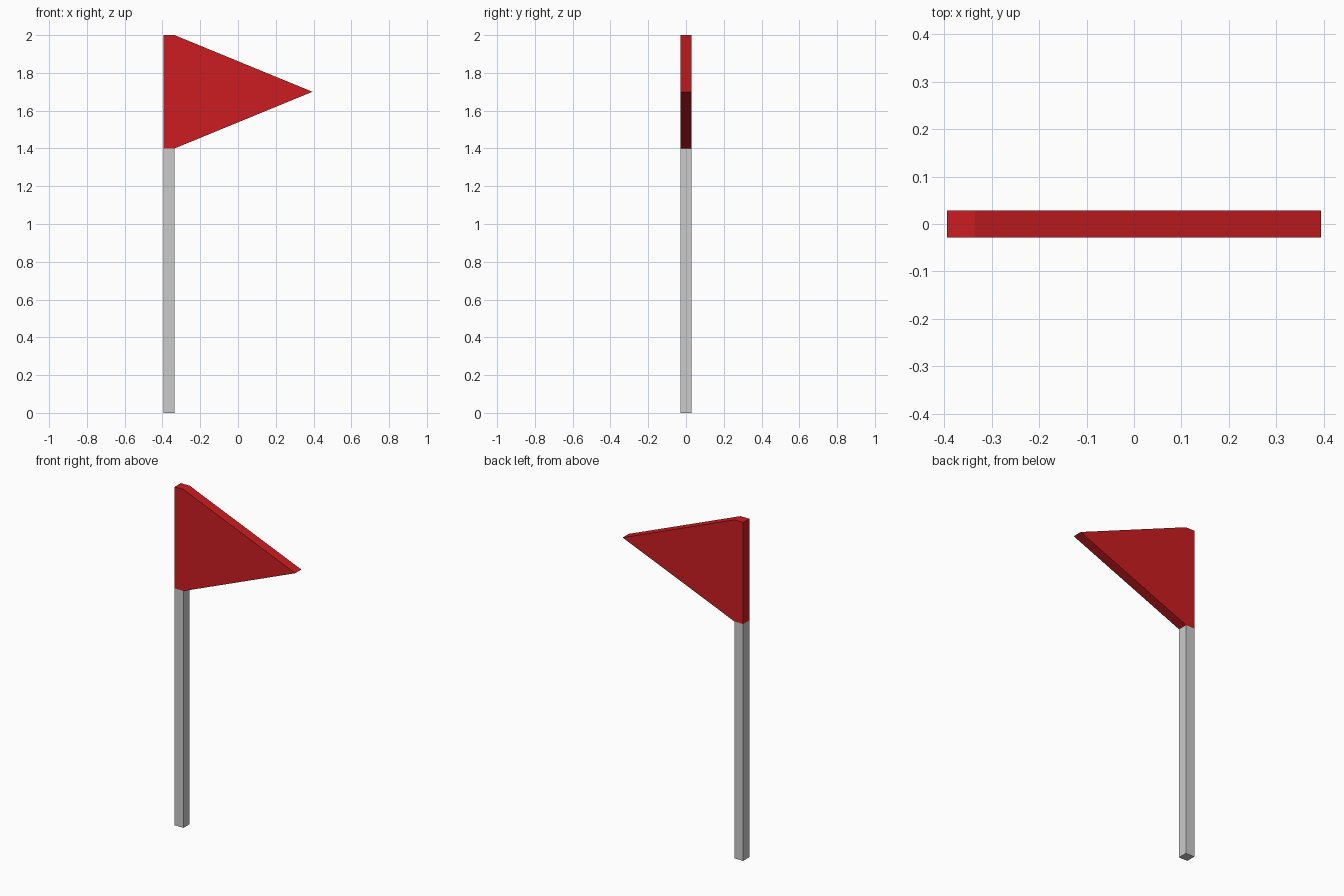
import bpy
import bmesh

if "Cube" in bpy.data.objects:
    bpy.data.objects.remove(bpy.data.objects["Cube"])

HALF = 0.029                   # half thickness of pole and flag
LEFT, TIP = -0.394, 0.394
INNER = LEFT + 2 * HALF


def extrude_profile(name, points, color=None):
    """Extrude an x/z outline through the thickness in y."""
    bm = bmesh.new()
    face = bm.faces.new([bm.verts.new((x, -HALF, z)) for x, z in points])
    result = bmesh.ops.extrude_face_region(bm, geom=[face])
    verts = [v for v in result["geom"] if isinstance(v, bmesh.types.BMVert)]
    bmesh.ops.translate(bm, verts=verts, vec=(0, 2 * HALF, 0))
    bmesh.ops.recalc_face_normals(bm, faces=bm.faces)
    mesh = bpy.data.meshes.new(name)
    bm.to_mesh(mesh)
    bm.free()
    obj = bpy.data.objects.new(name, mesh)
    bpy.context.collection.objects.link(obj)
    if color:
        mat = bpy.data.materials.new(name + "_material")
        mat.diffuse_color = color
        mat.use_nodes = True
        mat.node_tree.nodes["Principled BSDF"].inputs["Base Color"].default_value = mat.diffuse_color
        mesh.materials.append(mat)
    return obj


# Square grey pole below the flag
extrude_profile("pole", [(LEFT, 0), (INNER, 0), (INNER, 1.4), (LEFT, 1.4)])

# Red pennant, including the sleeve around the pole top
extrude_profile("pennant", [(LEFT, 1.4), (INNER, 1.4), (TIP, 1.7),
                            (INNER, 2.0), (LEFT, 2.0)], (0.6, 0.012, 0.015, 1))
